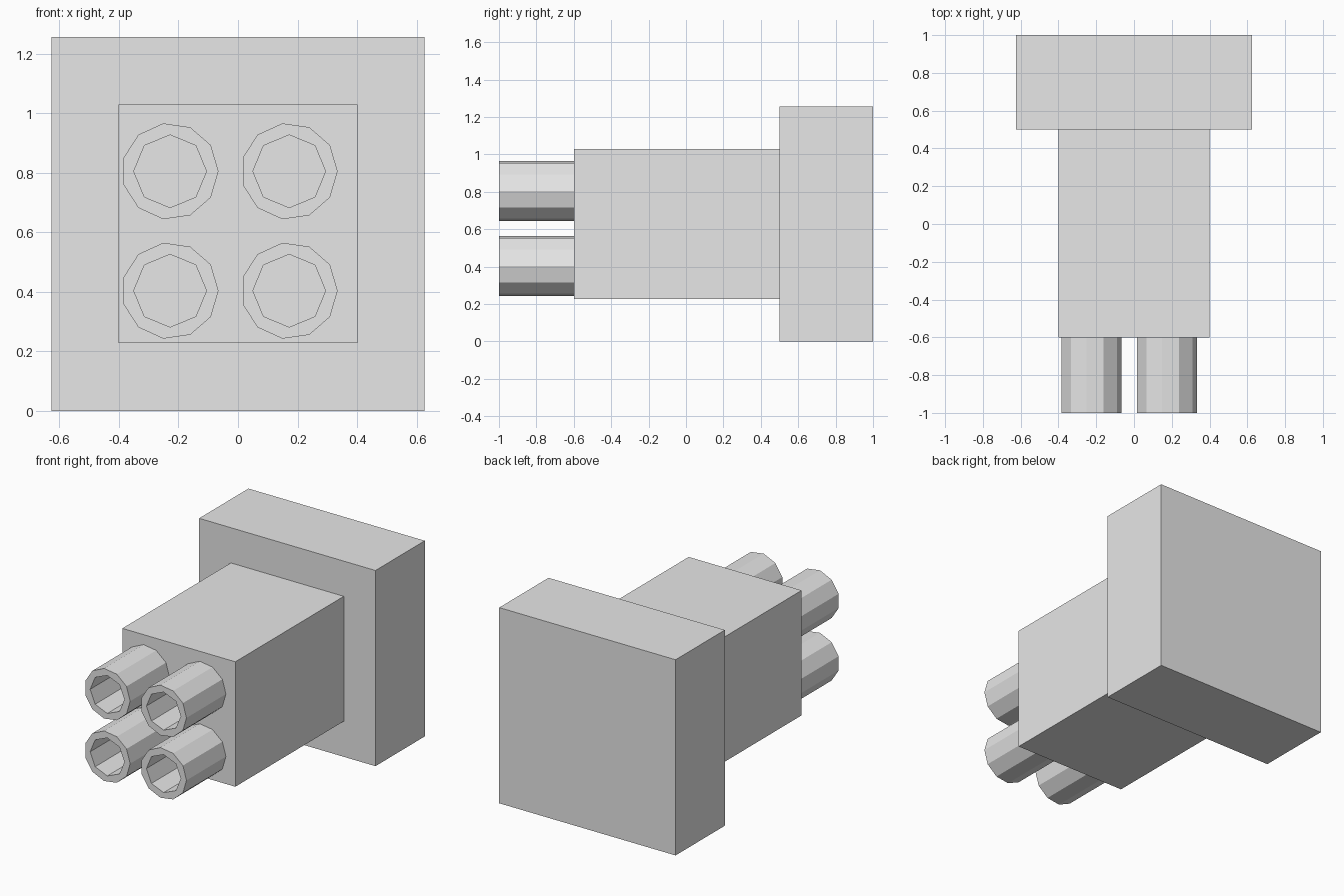
import bpy, bmesh
from math import cos, sin, tau

default = bpy.data.objects.get("Cube")
if default:
    bpy.data.objects.remove(default, do_unlink=True)

grey = bpy.data.materials.new("light_grey")
grey.use_nodes = True
grey.diffuse_color = (0.8, 0.8, 0.8, 1)
grey.node_tree.nodes["Principled BSDF"].inputs["Base Color"].default_value = (0.8, 0.8, 0.8, 1)


def finish(name, bm):
    bmesh.ops.recalc_face_normals(bm, faces=bm.faces)
    mesh = bpy.data.meshes.new(name)
    bm.to_mesh(mesh)
    bm.free()
    mesh.materials.append(grey)
    obj = bpy.data.objects.new(name, mesh)
    bpy.context.collection.objects.link(obj)
    return obj


def block(name, half_width, y0, y1, z0, z1):
    bm = bmesh.new()
    bmesh.ops.create_cube(bm, size=1)
    for v in bm.verts:
        v.co.x *= 2 * half_width
        v.co.y = y1 if v.co.y > 0 else y0
        v.co.z = z1 if v.co.z > 0 else z0
    return finish(name, bm)


def ring(bm, sides, radius, y):
    verts = [bm.verts.new((radius * cos(tau * i / sides), y, radius * sin(tau * i / sides)))
             for i in range(sides)]
    edges = [bm.edges.new((verts[i], verts[(i + 1) % sides])) for i in range(sides)]
    return verts, edges


def tube(name, x, z, y0, y1):
    # Eleven-sided outside wall with an eight-sided bore
    bm = bmesh.new()
    caps = {y0: [], y1: []}
    for sides, radius in ((11, 0.1625), (8, 0.122)):
        front, front_edges = ring(bm, sides, radius, y0)
        back, back_edges = ring(bm, sides, radius, y1)
        caps[y0] += front_edges
        caps[y1] += back_edges
        for i in range(sides):
            j = (i + 1) % sides
            bm.faces.new((front[i], front[j], back[j], back[i]))
    for edges in caps.values():
        bmesh.ops.triangle_fill(bm, edges=edges, use_beauty=True, normal=(0, -1, 0))
    obj = finish(name, bm)
    obj.location = (x, 0, z)
    return obj


# Rear plate and the square body in front of it
block("rear_plate", 0.626, 0.5, 1.0, 0.0, 1.256)
block("body", 0.401, -0.6, 0.5, 0.228, 1.03)

# Four hollow tubes on the front face
for row, z in (("lower", 0.404), ("upper", 0.805)):
    for side, x in (("right", -0.228), ("left", 0.172)):
        tube(f"{row}_{side}_tube", x, z, -1.0, -0.6)
